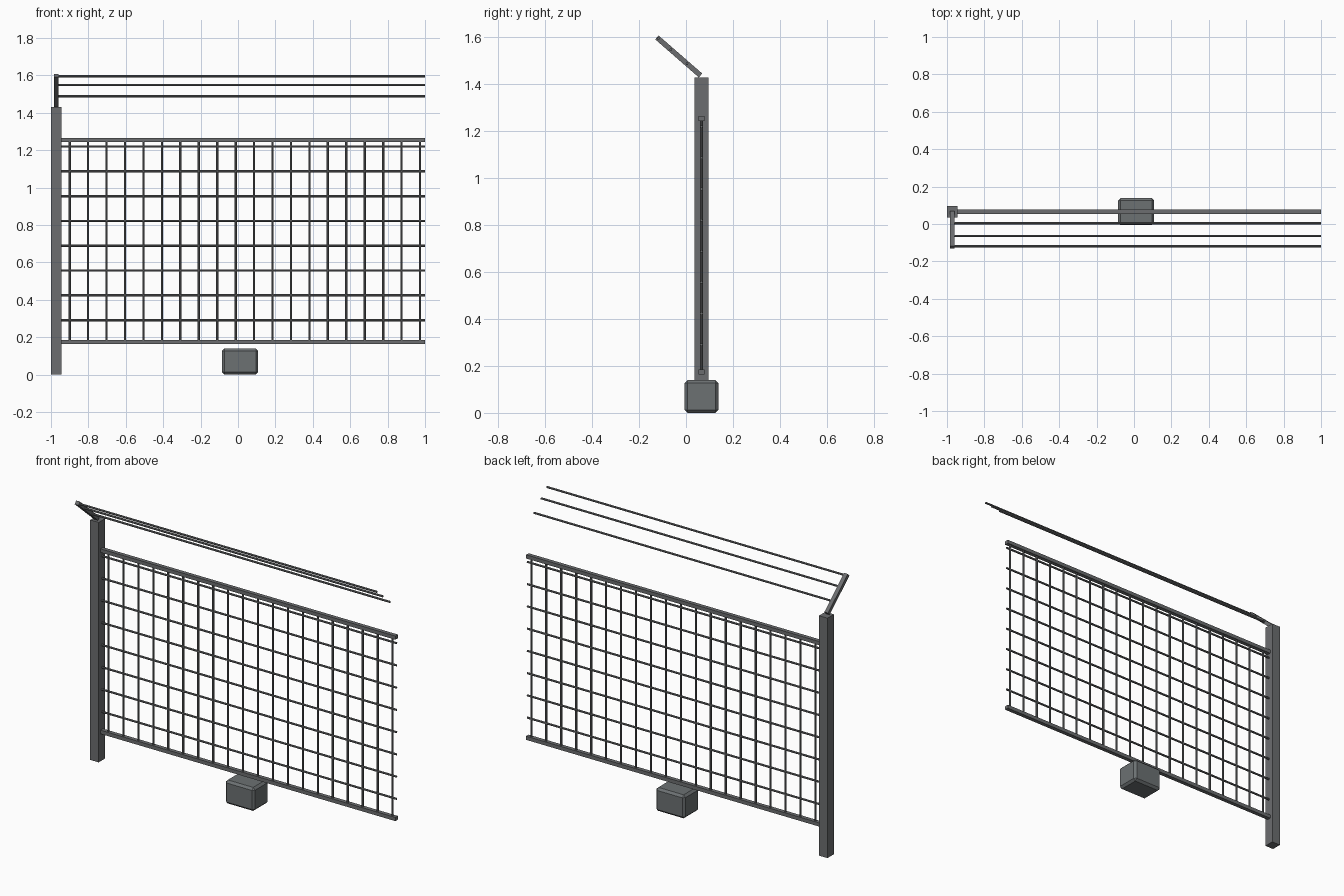
import bpy
from mathutils import Vector

cube = bpy.data.objects.get("Cube")
if cube:
    bpy.data.objects.remove(cube, do_unlink=True)


def material(name, color):
    m = bpy.data.materials.new(name)
    m.use_nodes = True
    m.diffuse_color = (*color, 1)
    m.node_tree.nodes["Principled BSDF"].inputs["Base Color"].default_value = (*color, 1)
    return m


STEEL = material("steel grey", (0.15, 0.155, 0.16))
CONCRETE = material("concrete grey", (0.15, 0.165, 0.17))


def finish(name, mat):
    ob = bpy.context.object
    ob.name = name
    ob.data.materials.append(mat)
    return ob


def box(name, low, high, mat, bevel=0):
    low, high = Vector(low), Vector(high)
    bpy.ops.mesh.primitive_cube_add(size=1, location=(low + high) / 2)
    ob = finish(name, mat)
    ob.scale = high - low
    bpy.ops.object.transform_apply(location=False, rotation=False)
    if bevel:
        mod = ob.modifiers.new("bevel", "BEVEL")
        mod.width = bevel
        mod.segments = 1
    return ob


def rod(name, start, end, radius):
    start, end = Vector(start), Vector(end)
    bpy.ops.mesh.primitive_cylinder_add(
        vertices=8, radius=radius, depth=(end - start).length, location=(start + end) / 2)
    ob = finish(name, STEEL)
    ob.rotation_euler = (end - start).to_track_quat("Z", "Y").to_euler()
    bpy.ops.object.shade_smooth_by_angle()
    return ob


Y = 0.066            # plane of the fence panel
LEFT, RIGHT = -0.96, 1.0
BOTTOM, TOP = 0.174, 1.255

# Post and footing block
box("post", (-1, Y - 0.03, 0), (-0.944, Y + 0.03, 1.43), STEEL)
box("footing_block", (-0.085, Y - 0.072, 0), (0.108, Y + 0.072, 0.14), CONCRETE, 0.013)

# Horizontal frame rails
for name, z in (("bottom_rail", BOTTOM), ("top_rail", TOP)):
    box(name, (LEFT, Y - 0.012, z - 0.011), (RIGHT, Y + 0.012, z + 0.011), STEEL)

# Mesh panel
for i in range(20):
    x = -0.9 + i * 0.0986
    rod(f"vertical_bar_{i + 1}", (x, Y, BOTTOM), (x, Y, TOP), 0.006)
for i in range(8):
    z = 0.291 + i * 0.1326
    rod(f"horizontal_bar_{i + 1}", (LEFT, Y, z), (RIGHT, Y, z), 0.006)

# Slanted arm at the post top
foot, tip = Vector((-0.973, 0.062, 1.438)), Vector((-0.973, -0.124, 1.6))
length = (tip - foot).length
arm = box("slanted_arm", (-0.012, -0.011, -length / 2), (0.012, 0.011, length / 2), STEEL)
arm.location = (foot + tip) / 2
arm.rotation_euler.x = Vector((0, 0, 1)).rotation_difference(tip - foot).to_euler().x

# Wires carried by the arm
for i, t in enumerate((0.31, 0.68, 0.97)):
    p = foot.lerp(tip, t)
    rod(f"top_wire_{i + 1}", p, (RIGHT, p.y, p.z), 0.006)
